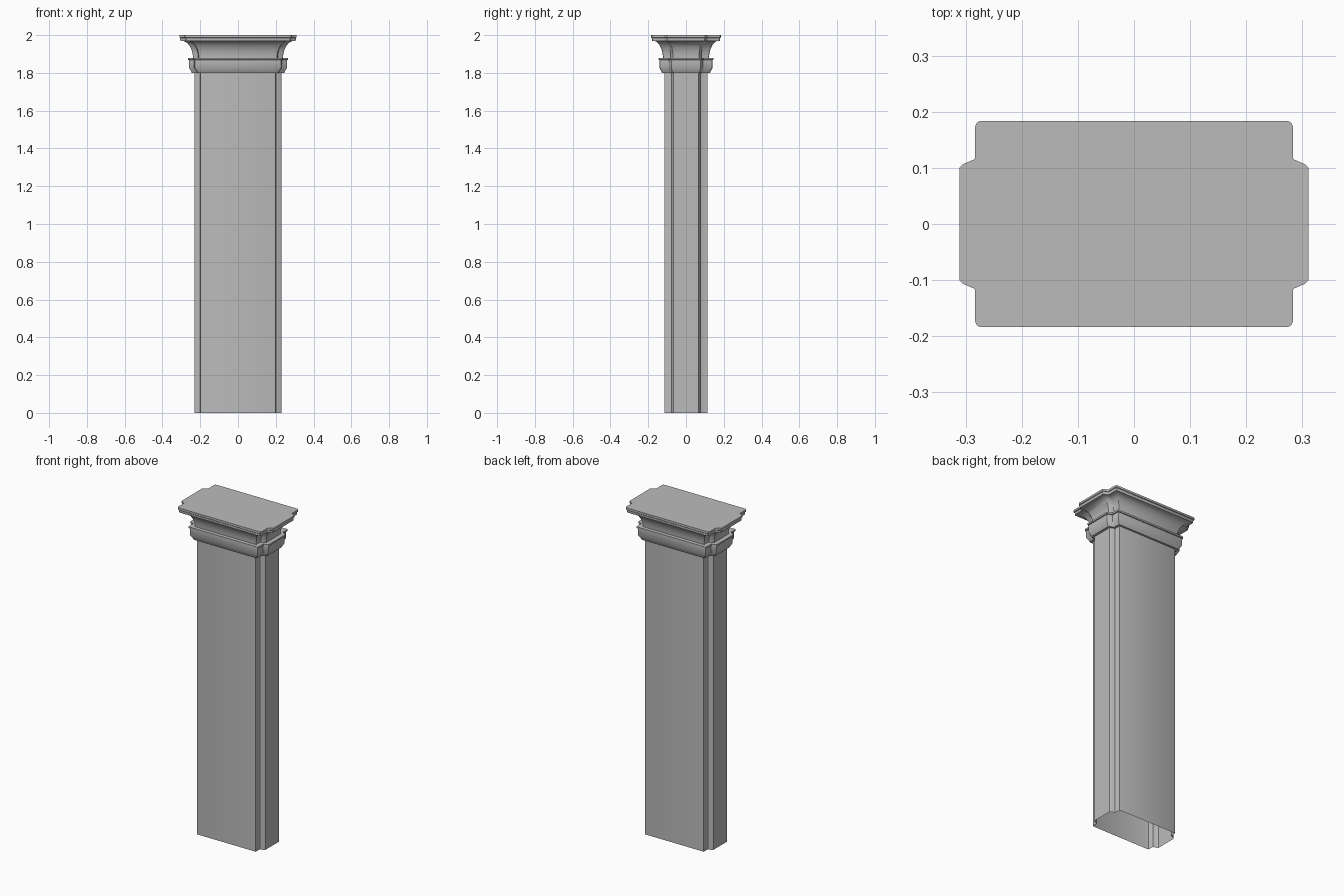
import bpy
import bmesh
import math

cube = bpy.data.objects.get("Cube")
if cube:
    bpy.data.objects.remove(cube)

stone = bpy.data.materials.new("grey stone")
stone.use_nodes = True
COLOUR = (0.5, 0.5, 0.5, 1)
stone.diffuse_color = COLOUR
stone.node_tree.nodes["Principled BSDF"].inputs["Base Color"].default_value = COLOUR

# One quarter of the notched plan, at the shaft and at the top slab
SHAFT = [(.23, .065), (.222, .071), (.202, .077), (.2, .08), (.2, .107), (.198, .113), (.192, .115)]
SLAB = [(.311, .1), (.304, .107), (.285, .115), (.283, .118), (.283, .174), (.28, .181), (.273, .184)]


def plan(t):
    """Whole plan outline, t = 0 at the shaft and 1 at the top slab."""
    q = [(a + (c - a) * t, b + (d - b) * t) for (a, b), (c, d) in zip(SHAFT, SLAB)]
    half = q + [(-x, y) for x, y in reversed(q)]
    return half + [(-x, -y) for x, y in half]


def loft(name, profile, cap=False):
    """Skin the plan along a profile of (spread, height) pairs."""
    bm = bmesh.new()
    rings = [[bm.verts.new((x, y, z)) for x, y in plan(t)] for t, z in profile]
    n = len(rings[0])
    for low, high in zip(rings, rings[1:]):
        for i in range(n):
            j = (i + 1) % n
            bm.faces.new((low[i], low[j], high[j], high[i]))
    if cap:
        bm.faces.new(rings[-1])
    mesh = bpy.data.meshes.new(name)
    bm.to_mesh(mesh)
    bm.free()
    mesh.materials.append(stone)
    obj = bpy.data.objects.new(name, mesh)
    bpy.context.collection.objects.link(obj)
    bpy.ops.object.select_all(action='DESELECT')
    obj.select_set(True)
    bpy.context.view_layer.objects.active = obj
    bpy.ops.object.shade_smooth_by_angle(angle=math.radians(35))


# Hollow shaft, open at the foot
loft("shaft", [(0, 0), (0, 1.81)])

# Neck band with a bevelled underside and a thin projecting fillet
loft("neck_band", [(0, 1.8), (.18, 1.8), (.22, 1.808), (.36, 1.825), (.36, 1.868),
                   (.43, 1.87), (.43, 1.88), (.1, 1.88)])

# Concave flare
STEPS = 10
cove = []
for i in range(STEPS + 1):
    a = math.pi / 2 * i / STEPS
    cove.append((.1 + .75 * (1 - math.cos(a)), 1.875 + .095 * math.sin(a)))
loft("cove", cove)

# Top slab, closed above
loft("top_slab", [(.8, 1.97), (.93, 1.97), (.95, 1.985), (1, 1.988), (1, 2)], cap=True)
